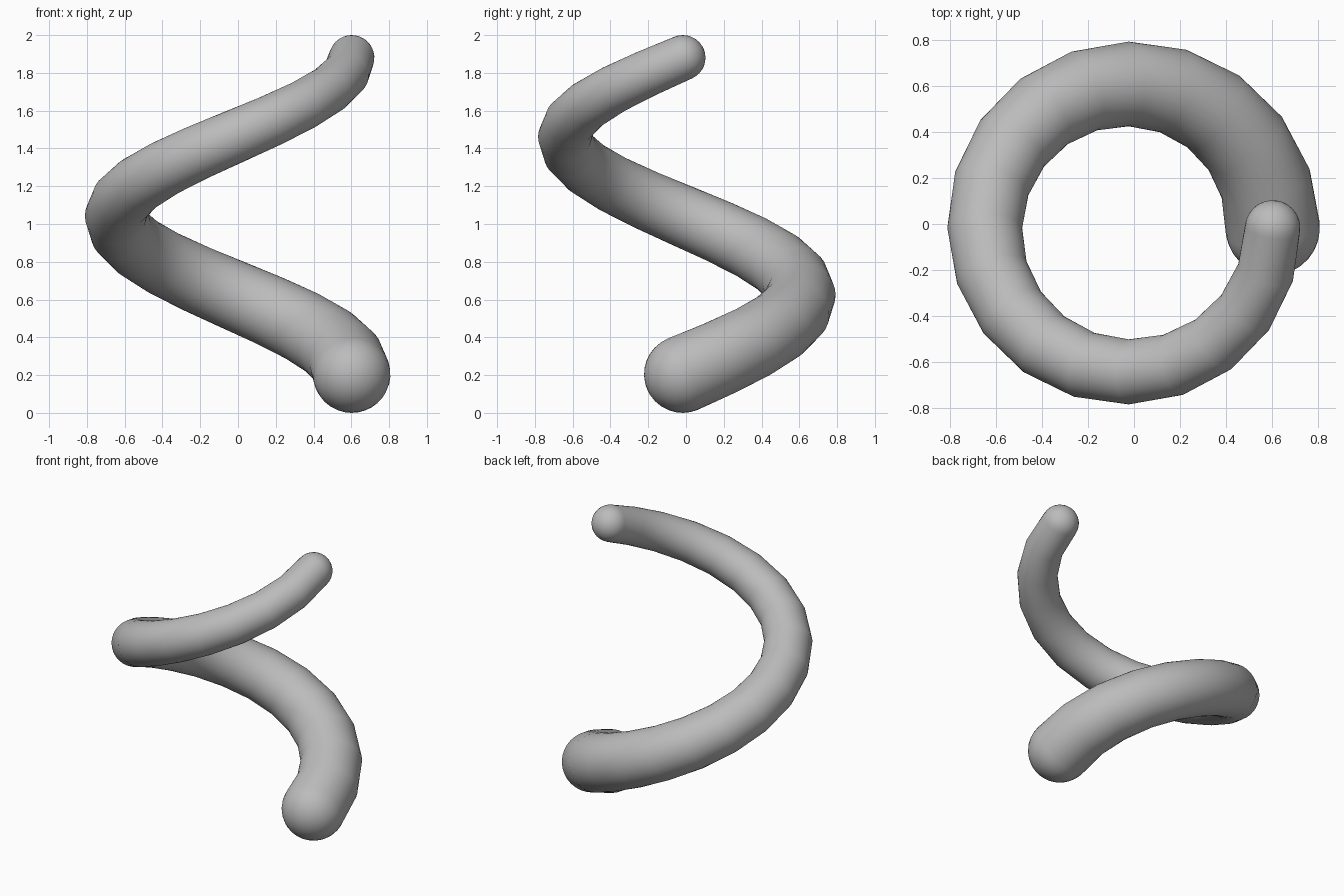
import bpy, bmesh, math
from mathutils import Vector

cube = bpy.data.objects.get("Cube")
if cube:
    bpy.data.objects.remove(cube, do_unlink=True)

# Coil dimensions
CENTRE = Vector((-0.023, -0.017, 0))
COIL_RADIUS = 0.625
STEPS, SIDES, CAP_RINGS = 20, 32, 8
R_START, R_END = 0.205, 0.12
Z_START, Z_END = R_START, 2 - R_END


def lerp(a, b, t):
    return a + (b - a) * t


def coil_point(i):
    a = math.tau * i / STEPS
    return CENTRE + Vector((COIL_RADIUS * math.cos(a), COIL_RADIUS * math.sin(a),
                            lerp(Z_START, Z_END, i / STEPS)))


points = [coil_point(i) for i in range(STEPS + 1)]
radii = [lerp(R_START, R_END, i / STEPS) for i in range(STEPS + 1)]
tangents = [(points[min(i + 1, STEPS)] - points[max(i - 1, 0)]).normalized()
            for i in range(STEPS + 1)]

bm = bmesh.new()


def add_ring(centre, tangent, radius):
    side = tangent.cross(Vector((0, 0, 1))).normalized()
    up = side.cross(tangent)
    return [bm.verts.new(centre + radius * (side * math.cos(a) + up * math.sin(a)))
            for a in (math.tau * k / SIDES for k in range(SIDES))]


def cap_rings(i, sign):
    """Rings of a half sphere, from the tube mouth towards the tip."""
    rings = []
    for k in range(1, CAP_RINGS):
        a = math.pi / 2 * k / CAP_RINGS
        rings.append(add_ring(points[i] + tangents[i] * (sign * radii[i] * math.sin(a)),
                              tangents[i], radii[i] * math.cos(a)))
    return rings


# Tapered tube with rounded ends
rings = cap_rings(0, -1)[::-1]
rings += [add_ring(*ring) for ring in zip(points, tangents, radii)]
rings += cap_rings(STEPS, 1)
for low, high in zip(rings, rings[1:]):
    for k in range(SIDES):
        n = (k + 1) % SIDES
        bm.faces.new((low[k], low[n], high[n], high[k]))

# Tips
for ring, i, sign in ((rings[0], 0, -1), (rings[-1], STEPS, 1)):
    tip = bm.verts.new(points[i] + tangents[i] * (sign * radii[i]))
    for k in range(SIDES):
        bm.faces.new((ring[k], ring[(k + 1) % SIDES], tip))

bmesh.ops.recalc_face_normals(bm, faces=bm.faces[:])
mesh = bpy.data.meshes.new("tapered_coil")
bm.to_mesh(mesh)
bm.free()

# Plain grey material
grey = bpy.data.materials.new("grey")
grey.use_nodes = True
colour = (0.5, 0.5, 0.5, 1)
grey.diffuse_color = colour
grey.node_tree.nodes["Principled BSDF"].inputs["Base Color"].default_value = colour
mesh.materials.append(grey)

coil = bpy.data.objects.new("tapered_coil", mesh)
bpy.context.collection.objects.link(coil)
bpy.ops.object.select_all(action="DESELECT")
coil.select_set(True)
bpy.context.view_layer.objects.active = coil
bpy.ops.object.shade_smooth_by_angle(angle=math.radians(30))
